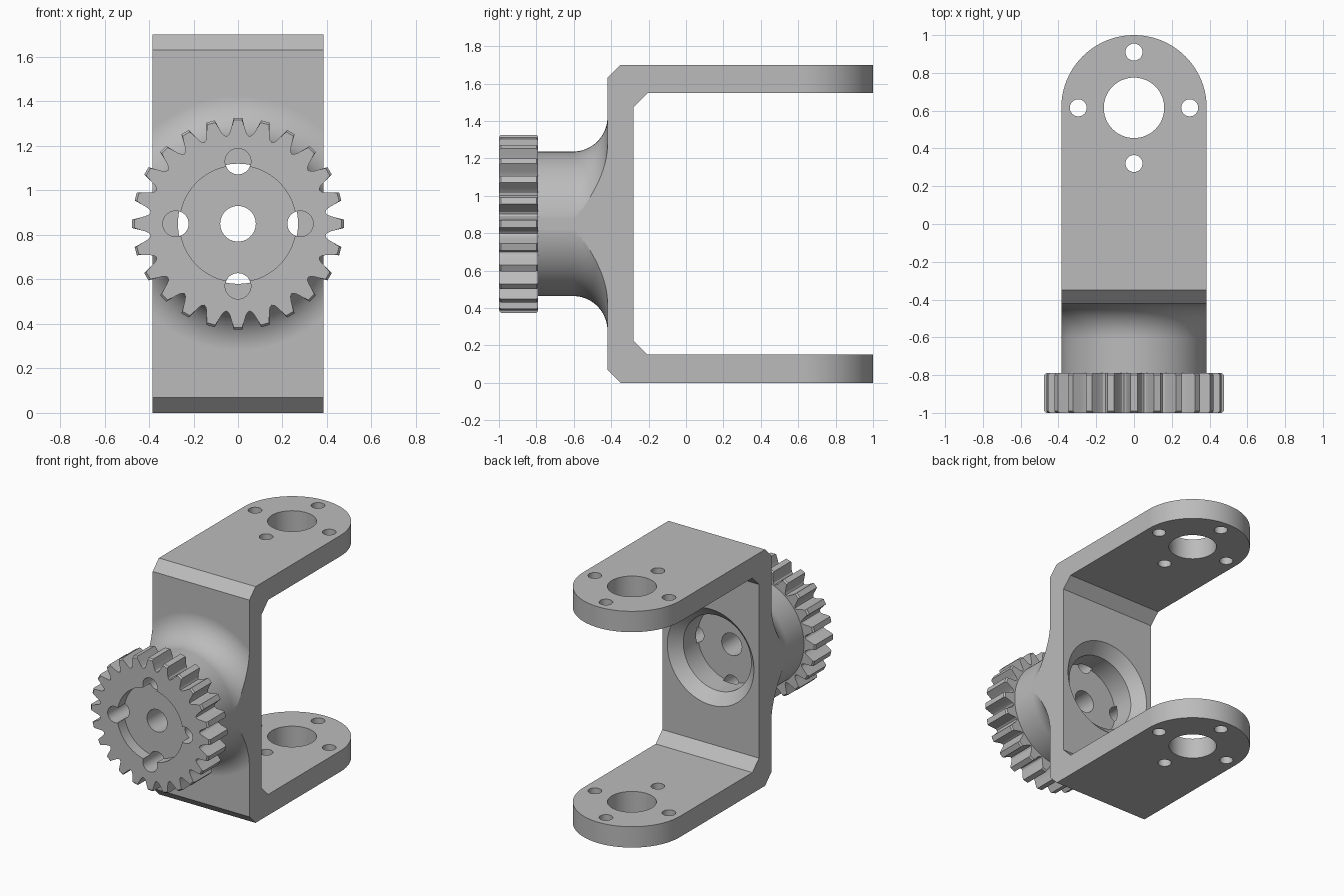
import bpy
import bmesh
from math import sin, cos, pi, radians

if "Cube" in bpy.data.objects:
    bpy.data.objects.remove(bpy.data.objects["Cube"], do_unlink=True)

HALF_W, AXIS_Z, HEIGHT = 0.385, 0.85, 1.70
ARM_Y = 0.615            # centre of the rounded arm ends
HUB_R, FILLET = 0.386, 0.185


def loft(name, rings):
    """Solid skinned through rings of equal length, with capped ends."""
    bm = bmesh.new()
    rows = [[bm.verts.new(p) for p in ring] for ring in rings]
    n = len(rows[0])
    for a, b in zip(rows, rows[1:]):
        for i in range(n):
            j = (i + 1) % n
            bm.faces.new((a[i], a[j], b[j], b[i]))
    bm.faces.new(rows[0])
    bm.faces.new(rows[-1])
    bmesh.ops.recalc_face_normals(bm, faces=bm.faces)
    mesh = bpy.data.meshes.new(name)
    bm.to_mesh(mesh)
    bm.free()
    obj = bpy.data.objects.new(name, mesh)
    bpy.context.collection.objects.link(obj)
    return obj


def lathe(name, profile, x=0, z=AXIS_Z, n=96):
    """Turn (radius, y) points around an axis along y."""
    return loft(name, [[(x + r * cos(2 * pi * i / n), y, z + r * sin(2 * pi * i / n))
                        for i in range(n)] for r, y in profile])


def upright(name, r, x, y, n=64):
    """Vertical cylinder through both arms."""
    return loft(name, [[(x + r * cos(2 * pi * i / n), y + r * sin(2 * pi * i / n), z)
                        for i in range(n)] for z in (-0.2, HEIGHT + 0.2)])


def combine(target, other, operation):
    mod = target.modifiers.new(other.name, 'BOOLEAN')
    mod.operation, mod.solver, mod.object = operation, 'EXACT', other
    bpy.context.view_layer.objects.active = target
    bpy.ops.object.modifier_apply(modifier=mod.name)
    bpy.data.objects.remove(other, do_unlink=True)


# U-shaped frame: lower half of the side profile, mirrored upward
lower = [(1.1, 0.15), (1.1, 0), (-0.35, 0), (-0.42, 0.07)]
inner = [(-0.28, 0.225), (-0.205, 0.15)]
flip = lambda pts: [(y, HEIGHT - z) for y, z in reversed(pts)]
side = lower + flip(lower) + flip(inner) + inner
bracket = loft("fork_bracket", [[(x, y, z) for y, z in side] for x in (-0.5, 0.5)])

# Hub with a flared fillet running into the frame
flare = [(HUB_R + FILLET * (1 - cos(t)), -0.42 - FILLET * (1 - sin(t)))
         for t in (radians(5 * i) for i in range(19))]
hub = lathe("hub", [(HUB_R, -0.9)] + flare + [(flare[-1][0], -0.36)])
combine(bracket, hub, 'UNION')

# Trim everything to the width and the round arm ends
plan = [(-HALF_W, -1.2), (HALF_W, -1.2)]
plan += [(HALF_W * cos(pi * i / 48), ARM_Y + HALF_W * sin(pi * i / 48)) for i in range(49)]
trim = loft("plan_trim", [[(x, y, z) for x, y in plan] for z in (-0.3, 2)])
combine(bracket, trim, 'INTERSECT')

# Spur gear with slightly chamfered tooth ends
TEETH = 24
flank = [(-7.5, 0.396), (-5.9, 0.403), (-4.7, 0.418), (-3.8, 0.437), (-2.3, 0.476)]
tooth = flank + [(-a, r) for a, r in reversed(flank[1:])]
outline = [(radians(a + 360 / TEETH * k), r) for k in range(TEETH) for a, r in tooth]


def gear_ring(y, limit):
    return [(min(r, limit) * cos(a), y, AXIS_Z + min(r, limit) * sin(a)) for a, r in outline]


gear = loft("gear", [gear_ring(y, lim) for y, lim in
                     ((-1, 0.466), (-0.99, 0.476), (-0.8, 0.476), (-0.79, 0.466))])
combine(bracket, gear, 'UNION')

# Front recess, chamfered rear bore, shaft hole and four screw holes
cutters = [
    lathe("front_recess", [(0.262, -1.1), (0.262, -0.92)]),
    lathe("rear_bore", [(0.27, -0.52), (0.27, -0.355), (0.345, -0.28), (0.345, -0.2)]),
    lathe("shaft_hole", [(0.08, -1.1), (0.08, -0.4)], n=48),
]
for k in range(4):
    a = k * pi / 2
    cutters.append(lathe("screw_hole", [(0.058, -1.1), (0.058, -0.5)],
                         0.28 * cos(a), AXIS_Z + 0.28 * sin(a), 40))
    cutters.append(upright("arm_screw_hole", 0.045, 0.295 * cos(a), ARM_Y + 0.295 * sin(a), 40))
cutters.append(upright("arm_bearing_hole", 0.16, 0, ARM_Y))
for cutter in cutters:
    combine(bracket, cutter, 'DIFFERENCE')

# Single grey material
grey = bpy.data.materials.new("plain_grey")
grey.use_nodes = True
colour = (0.5, 0.5, 0.5, 1)
grey.diffuse_color = colour
grey.node_tree.nodes["Principled BSDF"].inputs["Base Color"].default_value = colour
bracket.data.materials.clear()
bracket.data.materials.append(grey)

# Smooth the turned surfaces, keep machined edges crisp
bpy.ops.object.select_all(action='DESELECT')
bracket.select_set(True)
bpy.context.view_layer.objects.active = bracket
bpy.ops.object.shade_smooth_by_angle(angle=radians(20))
weighted = bracket.modifiers.new("weighted_normals", 'WEIGHTED_NORMAL')
weighted.keep_sharp = True
